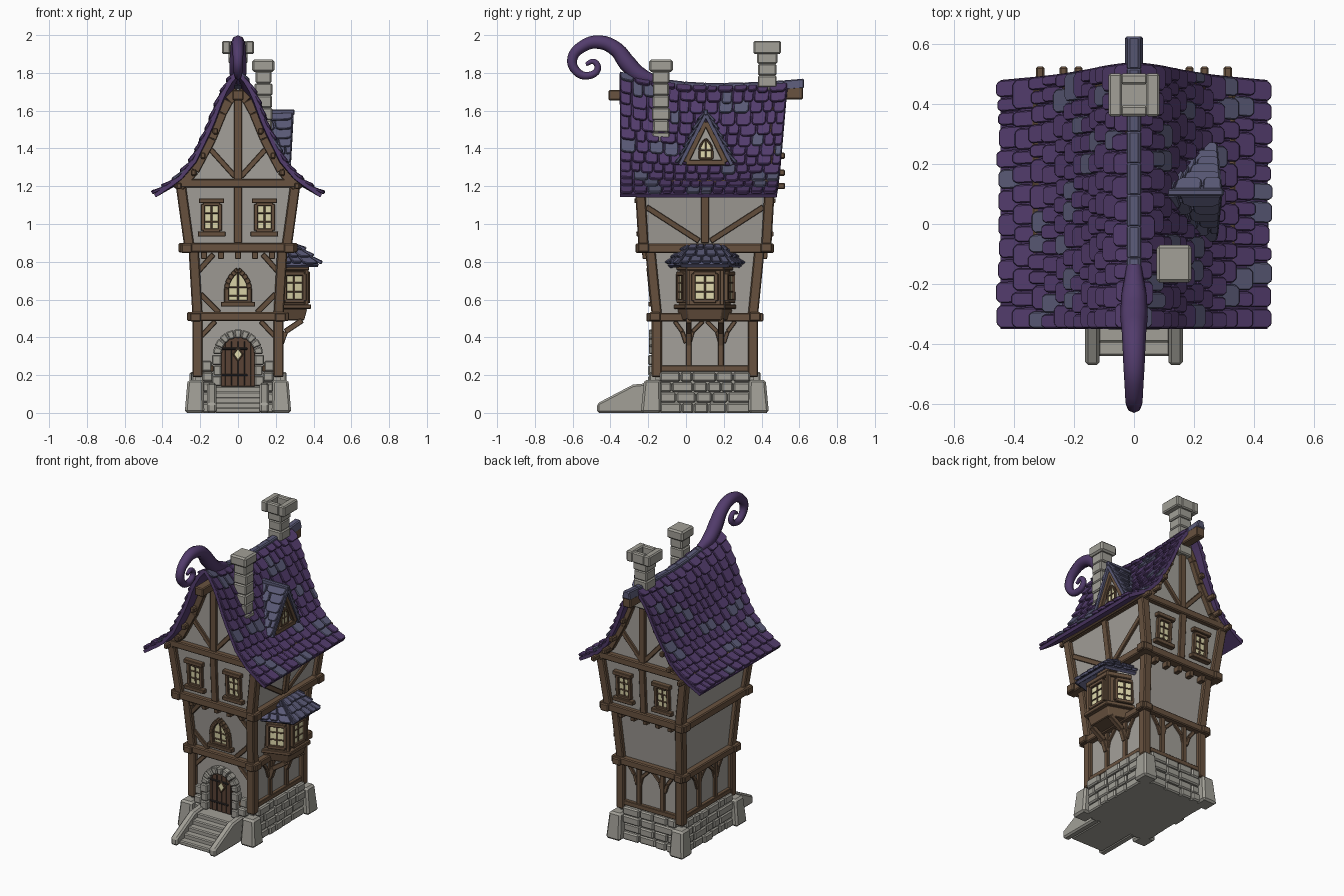
import bpy, bmesh, random
from math import sin, cos, pi, sqrt
from mathutils import Vector, Matrix

random.seed(4)
cube = bpy.data.objects.get("Cube")
if cube:
    bpy.data.objects.remove(cube)


def material(name, *rgb):
    m = bpy.data.materials.new(name)
    m.use_nodes = True
    m.diffuse_color = (*rgb, 1)
    m.node_tree.nodes["Principled BSDF"].inputs["Base Color"].default_value = (*rgb, 1)
    return m


plaster = material("plaster", .37, .35, .32)
stone = material("grey stone", .36, .35, .31)
wood = material("timber", .14, .085, .05)
door_wood = material("door wood", .10, .055, .035)
purple = material("purple tile", .085, .045, .15)
slate = material("slate tile", .10, .10, .18)
glass = material("lit glass", .75, .70, .42)
iron = material("dark iron", .03, .025, .025)

UP = Vector((0, 0, 1))
CENTRE = Vector((0, .1, 0))
SIDES = {"front": (Vector((1, 0, 0)), Vector((0, -1, 0))), "back": (Vector((-1, 0, 0)), Vector((0, 1, 0))),
         "right": (Vector((0, 1, 0)), Vector((1, 0, 0))), "left": (Vector((0, -1, 0)), Vector((-1, 0, 0)))}
# storeys: bottom, top, half width low/high, half depth low/high
GROUND = (.19, .5, .215, .215, .255, .255)
MIDDLE = (.52, .87, .215, .235, .255, .29)
UPPER = (.88, 1.22, .258, .305, .325, .345)


# ---------- helpers ----------
def make(name, verts, faces, mats, bevel=0.0, indices=None):
    me = bpy.data.meshes.new(name)
    me.from_pydata(verts, [], faces)
    for m in mats:
        me.materials.append(m)
    if indices:
        me.polygons.foreach_set("material_index", indices)
    bm = bmesh.new()
    bm.from_mesh(me)
    bmesh.ops.recalc_face_normals(bm, faces=bm.faces)
    bm.to_mesh(me)
    bm.free()
    ob = bpy.data.objects.new(name, me)
    bpy.context.collection.objects.link(ob)
    if bevel:
        mod = ob.modifiers.new("soft edges", "BEVEL")
        mod.width, mod.segments = bevel, 1
    return ob


def loft_faces(n, base=0):
    low, high = list(range(base, base + n)), list(range(base + n, base + 2 * n))
    walls = [(low[i], low[(i + 1) % n], high[(i + 1) % n], high[i]) for i in range(n)]
    return [low[::-1], high] + walls


def loft(name, ring_a, ring_b, mat, bevel=0.004):
    return make(name, list(ring_a) + list(ring_b), loft_faces(len(ring_a)), [mat], bevel)


def frustum(name, c0, s0, c1, s1, mat, bevel=0.006):
    rings = [[Vector(c) + Vector((i * s[0], j * s[1], 0)) for i, j in ((-1, -1), (1, -1), (1, 1), (-1, 1))]
             for c, s in ((c0, s0), (c1, s1))]
    return loft(name, *rings, mat, bevel)


def box(name, x, y, z, mat, bevel=0.006):
    cx, cy, s = (x[0] + x[1]) / 2, (y[0] + y[1]) / 2, ((x[1] - x[0]) / 2, (y[1] - y[0]) / 2)
    return frustum(name, (cx, cy, z[0]), s, (cx, cy, z[1]), s, mat, bevel)


def basis(origin, r, v, n):
    return Matrix.Translation(origin) @ Matrix((r, v, n)).transposed().to_4x4()


def frame(side, storey=None, d=0.0):
    r, n = SIDES[side]
    if not storey:
        return basis(CENTRE + n * d, r, UP, n)
    z0, z1 = storey[:2]
    d0, d1 = storey[2:4] if n.x else storey[4:6]
    k = (d1 - d0) / (z1 - z0)
    return basis(CENTRE + n * (d0 - k * z0), r, UP + n * k, n)


def plate(name, M, outline, d0, d1, mat, bevel=0.003):
    return loft(name, *[[M @ Vector((p[0], p[1], d)) for p in outline] for d in (d0, d1)], mat, bevel)


def rect(u0, u1, z0, z1):
    return [(u0, z0), (u1, z0), (u1, z1), (u0, z1)]


def strip(name, M, a, b, w, d0, d1, mat=wood):
    a, b = Vector(a), Vector(b)
    t = (b - a).normalized()
    s = Vector((-t.y, t.x)) * w / 2
    return plate(name, M, [a - s, b - s, b + s, a + s], d0, d1, mat)


def rim(name, M, outline, w, d0, d1, mat=wood):
    for a, b in zip(outline, outline[1:] + outline[:1]):
        strip(name, M, a, b, w, d0, d1, mat)


def arch(u, w, z0, spring, rise, pointed=False, n=6):
    half = [(w * (1 - s * s if pointed else sqrt(max(0, 1 - s * s))), spring + rise * s)
            for s in (sin(pi / 2 * i / n) for i in range(n + 1))]
    return [(u - w, z0), (u + w, z0)] + [(u + x, z) for x, z in half] + [(u - x, z) for x, z in half[-2::-1]]


def window(M, u, z, w, h, sill=True):
    plate("window_glass", M, rect(u - w, u + w, z - h, z + h), 0, .008, glass, 0)
    rim("window_frame", M, rect(u - w, u + w, z - h, z + h), .022, 0, .022)
    strip("window_bar", M, (u, z - h), (u, z + h), .01, .004, .014)
    for f in (-.33, .33):
        strip("window_bar", M, (u - w, z + f * h), (u + w, z + f * h), .008, .004, .014)
    if sill:
        for zz, e in ((z - h - .018, .028), (z + h + .018, .022)):
            strip("window_ledge", M, (u - w - e, zz), (u + w + e, zz), .026, 0, .034)


def tiles(name, surface, rows, width, slate_share):
    verts, faces, idx = [], [], []
    for row in range(rows):
        u = 0.0
        while u < .999:
            b = u + width * random.uniform(.7, 1.3)
            b = 1.0 if 1 - b < .5 * width else b
            t0, t1 = max(0, row - .3) / rows, (row + 1 + random.uniform(-.08, .15)) / rows
            g, c = (b - u) * .04, (b - u) * .2
            knee = t1 - .22 / rows
            line = [(u + g, t0), (u + g, knee), (u + c, t1), (b - c, t1), (b - g, knee), (b - g, t0)]
            base, extra = len(verts), random.uniform(0, .006)
            for low, high in ((.002, .012), (.014, .028 + extra)):
                verts += [surface(p, t, low + (high - low) * (t - t0) / (t1 - t0)) for p, t in line]
            faces += loft_faces(6, base)
            idx += [int(random.random() < slate_share)] * 8
            u = b
    make(name, verts, faces, [purple, slate], .004, idx)


def patch(a, b, c, d):
    a, b, c, d = map(Vector, (a, b, c, d))
    n = (b - a).cross(c - a).normalized()
    n = n if n.z > 0 else -n
    return lambda u, t, lift: a.lerp(b, u).lerp(c.lerp(d, u), t) + n * lift


def tiled_patch(name, corners, rows, width):
    s = patch(*corners)
    loft(name + "_boards", *[[s(u, t, h) for u, t in rect(0, 1, 0, 1)] for h in (-.012, .006)], slate, 0)
    tiles(name, s, rows, width, 1)


# ---------- storeys, posts and beams ----------
for label, st in (("ground", GROUND), ("middle", MIDDLE), ("upper", UPPER)):
    z0, z1, x0, x1, y0, y1 = st
    frustum(label + "_wall", (0, .1, z0), (x0, y0), (0, .1, z1), (x1, y1), plaster, 0)
    for i in (-1, 1):
        for j in (-1, 1):
            frustum(label + "_corner_post", (i * x0, .1 + j * y0, z0), (.027, .027),
                    (i * x1, .1 + j * y1, z1), (.027, .027), wood)
for z, h, hx, hy, ext in ((.51, .023, .225, .265, .045), (.875, .025, .272, .325, .042), (1.215, .023, .31, .345, .022)):
    for j in (-1, 1):
        yy, xx = .1 + j * hy, j * hx
        box("cross_beam", (-hx - ext, hx + ext), (yy - .03, yy + .03), (z - h, z + h), wood)
        box("side_beam", (xx - .029, xx + .029), (.1 - hy - ext, .1 + hy + ext), (z - h - .003, z + h - .004), wood)

# ---------- stone base ----------
frustum("base_core", (0, .1, 0), (.235, .27), (0, .1, .2), (.225, .26), stone, 0)
for i in (-1, 1):
    for j in (-1, 1):
        frustum("corner_stone", (i * .23, .1 + j * .285, 0), (.052, .054),
                (i * .225, .1 + j * .278, .175), (.042, .044), stone, .012)
for side in SIDES:
    long_side = side in ("left", "right")
    span = .24 if long_side else .19
    M, W = frame(side, d=.235 if long_side else .275), frame(side, GROUND)
    for lo, hi in [(-span, -.13), (.13, span)] if side == "front" else [(-span, span)]:
        strip("sole_beam", W, (lo, .235), (hi, .235), .03, -.01, .022)
        for row in range(4):
            u = lo
            while u < hi - .001:
                e = u + random.uniform(.06, .13)
                e = hi if hi - e < .04 else e
                plate("base_stone", M, rect(u + .002, e - .002, row * .055, row * .055 + .052),
                      -.03, random.uniform(.008, .022), stone, .008)
                u = e

# ---------- timber panels ----------
for side in ("left", "right", "back"):
    W = frame(side, GROUND)
    for s in (-1, 1):
        strip("stud", W, (s * .085, .24), (s * .085, .49), .03, 0, .018)
        for path in ([(.085, .36), (.065, .43), (.01, .485)], [(.1, .37), (.12, .43), (.16, .485)]):
            for a, b in zip(path, path[1:]):
                strip("arched_brace", W, (s * a[0], a[1]), (s * b[0], b[1]), .022, 0, .015)
W = frame("right", UPPER)
strip("upper_stud", W, (0, .9), (0, 1.2), .042, 0, .022)
for s in (-1, 1):
    strip("upper_brace", W, (s * .03, .91), (s * .31, 1.09), .03, 0, .016)
for side in ("front", "back"):
    W = frame(side, UPPER)
    strip("upper_stud", W, (0, .9), (0, 1.2), .042, 0, .022)
    for s in (-1, 1):
        window(W, s * .14, 1.035, .045, .07)
    for i in range(-2, 3):
        plate("corbel", frame(side, MIDDLE), rect(i * .09 - .015, i * .09 + .015, .815, .852), 0, .045, wood)
G, F = frame("front", GROUND), frame("front", MIDDLE)
for s in (-1, 1):
    strip("lower_brace", G, (s * .2, .4), (s * .12, .485), .026, 0, .016)
    strip("corner_brace", F, (s * .2, .63), (s * .1, .53), .028, 0, .016)
    strip("corner_brace", F, (s * .21, .75), (s * .13, .84), .028, 0, .016)

# ---------- arched front window ----------
shape = arch(0, .06, .585, .66, .1, True)
plate("arch_window_glass", F, shape, 0, .01, glass, 0)
rim("arch_window_frame", F, shape, .026, 0, .03)
strip("arch_window_sill", F, (-.09, .575), (.09, .575), .026, 0, .038)
strip("arch_window_bar", F, (0, .585), (0, .75), .01, .005, .016)
for z in (.62, .665):
    strip("arch_window_bar", F, (-.06, z), (.06, z), .008, .005, .016)

# ---------- door, stone arch and steps ----------
plate("door", G, arch(0, .09, .14, .31, .095), 0, .014, door_wood)
for i in range(-2, 3):
    strip("door_gap", G, (i * .034, .145), (i * .034, .38), .004, .01, .017, iron)
for z in (.2, .34):
    strip("door_hinge", G, (-.085, z), (.05, z), .012, .012, .02, iron)
plate("door_pane", G, [(0, .275), (.025, .31), (0, .345), (-.025, .31)], .012, .02, glass)
rim("door_pane_frame", G, [(0, .275), (.025, .31), (0, .345), (-.025, .31)], .008, .012, .024)
for i in range(9):
    a, b = pi * (i + .04) / 9, pi * (i + .96) / 9
    plate("arch_stone", G, [(r * cos(t), .31 + r * sin(t)) for r, t in ((.088, a), (.133, a), (.133, b), (.088, b))],
          0, .042, stone, .006)
for s in (-1, 1):
    for i in range(3):
        w = .138 - .008 * (i % 2)
        plate("jamb_stone", G, rect(*sorted((s * .088, s * w)), .142 + i * .056, .195 + i * .056), 0, .045, stone, .006)
    box("quoin_stone", sorted((s * .14, s * .19)), (-.18, -.14), (.22, .275), stone)
    plate("stair_cheek", frame("right"), [(-.57, 0), (-.57, .05), (-.38, .15), (-.27, .16), (-.27, 0)],
          *sorted((s * .115, s * .163)), stone, .01)
for i in range(5):
    box("step", (-.12, .12), (-.26 - i * .045, -.15), (0, .14 - i * .028), stone)

# ---------- bay window ----------
plan = [Vector((.2, -.045, 0)), Vector((.36, .01, 0)), Vector((.36, .19, 0)), Vector((.2, .245, 0))]


def bay(name, z0, z1, grow, mat, taper=1.0):
    mid = Vector((.2, .1, 0))
    loft(name, [mid + (p - mid) * grow * taper + UP * z0 for p in plan],
         [mid + (p - mid) * grow + UP * z1 for p in plan], mat)


bay("bay_foot", .49, .55, 1.04, wood, .9)
bay("bay_sill", .55, .575, 1.17, wood)
bay("bay_body", .57, .77, .98, wood)
bay("bay_head", .755, .785, 1.1, wood)
for p, q in zip(plan, plan[1:]):
    r = (q - p).normalized()
    B = basis((p + q) / 2, r, UP, r.cross(UP))
    half = (q - p).length / 2
    window(B, 0 if half > .088 else .015, .665, half - .03, .072, False)
    strip("bay_post", B, (half, .57), (half, .77), .022, -.01, .012)
for y in (.015, .185):
    K = basis(Vector((0, y, 0)), Vector((1, 0, 0)), UP, Vector((0, -1, 0)))
    for a, b in (((.225, .36), (.25, .43)), ((.25, .43), (.34, .49))):
        strip("bay_bracket", K, a, b, .03, -.015, .015)
top = [(.22, .0, .885), (.3, .02, .885), (.3, .18, .885), (.22, .2, .885)]
low = [(.22, -.095, .775), (.425, -.03, .78), (.425, .23, .78), (.22, .295, .775)]
for i in range(3):
    tiled_patch("bay_roof", (top[i], top[i + 1], low[i], low[i + 1]), 3, .25)

# ---------- main roof ----------
CURVE = [Vector(p) for p in ((0, 1.73), (.05, 1.68), (.085, 1.615), (.14, 1.48), (.23, 1.31), (.31, 1.225), (.44, 1.15))]
LENGTHS = [(b - a).length for a, b in zip(CURVE, CURVE[1:])]


def sag(y):
    return (.28 if y < .15 else .1) * (y - .15) ** 2


def roof(side):
    def surface(u, t, lift):
        s, i = t * sum(LENGTHS), 0
        while i < len(LENGTHS) - 1 and s > LENGTHS[i]:
            s, i = s - LENGTHS[i], i + 1
        d = (CURVE[i + 1] - CURVE[i]).normalized()
        p = CURVE[i] + d * s
        y = -.35 + (.89 - .06 * t) * u
        return Vector((side * (p.x - d.y * lift), y, p.y + sag(y) * (1 - t) + d.x * lift))
    return surface


for s in (-1, 1):
    surf, nt, nu = roof(s), 14, 10
    grid = [surf(u / nu, t / nt, 0) for t in range(nt + 1) for u in range(nu + 1)]
    quads = [(k, k + 1, k + nu + 2, k + nu + 1) for t in range(nt) for k in range(t * (nu + 1), t * (nu + 1) + nu)]
    ob = make("roof_boards", grid, quads, [purple])
    mod = ob.modifiers.new("thickness", "SOLIDIFY")
    mod.thickness, mod.offset = .02, 0
    tiles("roof_tiles", surf, 12, .08, .14)
    for x, z in ((.313, 1.2), (.235, 1.27), (.185, 1.36), (.12, 1.49)):
        box("purlin", (s * x - .014, s * x + .014), (-.31, .525 if x > .15 else .5), (z - .015, z + .018), wood)

# gable walls and their timbers
gable = [(p.x, p.y - .012) for p in CURVE[:-1]]
plate("gable_wall", frame("front"), gable + [(-x, z) for x, z in gable[:0:-1]], -.34, .34, plaster, 0)
for side in ("front", "back"):
    M = frame(side, d=.338)
    strip("gable_post", M, (0, 1.22), (0, 1.7), .042, 0, .024)
    for s in (-1, 1):
        strip("gable_brace", M, (s * .015, 1.25), (s * .15, 1.4), .028, 0, .018)
        for a, b in zip(gable, gable[1:]):
            strip("barge_board", M, (s * a[0], a[1] - .015), (s * b[0], b[1] - .015), .05, 0, .035)
box("ridge_beam_front", (-.03, .03), (-.41, -.1), (1.655, 1.71), wood)
box("ridge_beam_back", (-.03, .03), (.3, .62), (1.66, 1.725), wood)

# ridge caps
for i in range(8):
    y0, y1 = -.22 + i * .105, -.11 + i * .105
    rings = [[Vector((x, y, 1.725 + sag(y) + z)) for x, z in ((-.032, -.03), (-.02, .022), (.02, .022), (.032, -.03))]
             for y in (y0, y1)]
    loft("ridge_cap", *rings, slate, .006)

# curled horn at the front of the ridge
path = [(-.14, 1.755, .025), (-.24, 1.785, .043), (-.31, 1.85, .046), (-.37, 1.925, .04), (-.46, 1.963, .036),
        (-.545, 1.942, .031), (-.602, 1.875, .027), (-.58, 1.808, .023), (-.52, 1.785, .02),
        (-.468, 1.82, .018), (-.488, 1.86, .015), (-.53, 1.845, .01)]
cu = bpy.data.curves.new("horn_path", "CURVE")
cu.dimensions, cu.bevel_depth, cu.bevel_resolution, cu.resolution_u = "3D", 1, 2, 4
cu.use_fill_caps = True
sp = cu.splines.new("BEZIER")
sp.bezier_points.add(len(path) - 1)
for bp, (y, z, r) in zip(sp.bezier_points, path):
    bp.co, bp.radius = (0, y, z), r
    bp.handle_left_type = bp.handle_right_type = "AUTO"
tmp = bpy.data.objects.new("horn_path", cu)
bpy.context.collection.objects.link(tmp)
horn_mesh = bpy.data.meshes.new_from_object(tmp.evaluated_get(bpy.context.evaluated_depsgraph_get()))
bpy.data.objects.remove(tmp)
horn_mesh.materials.clear()
horn_mesh.materials.append(purple)
horn_mesh.polygons.foreach_set("use_smooth", [True] * len(horn_mesh.polygons))
bpy.context.collection.objects.link(bpy.data.objects.new("roof_horn", horn_mesh))

# ---------- dormer ----------
for s in (-1, 1):
    y = .105 + s * .14
    tiled_patch("dormer_roof", ((.06, .105, 1.575), (.295, .105, 1.585), (.19, y, 1.31), (.28, y, 1.315)), 6, .4)
box("dormer_ridge", (.07, .3), (.093, .117), (1.575, 1.607), slate)
D = frame("right", d=.255)
triangle = [(-.1, 1.325), (.11, 1.325), (.005, 1.54)]
plate("dormer_wall", D, triangle, -.16, 0, plaster, 0)
rim("dormer_frame", D, triangle, .028, -.02, .022)
pane = arch(.005, .034, 1.345, 1.39, .06, True)
plate("dormer_glass", D, pane, 0, .008, glass, 0)
rim("dormer_window_frame", D, pane, .012, 0, .016)
strip("dormer_bar", D, (.005, 1.345), (.005, 1.45), .007, .004, .014)
strip("dormer_bar", D, (-.029, 1.39), (.039, 1.39), .007, .004, .014)


# ---------- chimneys ----------
def chimney(x, y, z0, z1, half, courses):
    step = (z1 - z0) / courses
    for i in range(courses):
        a, b = half + random.uniform(-.004, .004), half + random.uniform(-.004, .004)
        box("chimney_course", (x - a, x + a), (y - b, y + b), (z0 + i * step, z0 + (i + 1) * step), stone, .007)


chimney(.135, -.133, 1.42, 1.81, .045, 6)
box("small_chimney_cap", (.075, .192), (-.195, -.07), (1.805, 1.87), stone, .01)
chimney(0, .43, 1.6, 1.91, .05, 5)
for s in (-1, 1):
    box("chimney_rim", sorted((s * .04, s * .085)), (.358, .502), (1.9, 1.97), stone, .007)
    box("chimney_rim", (-.045, .045), sorted((.43 + s * .035, .43 + s * .071)), (1.901, 1.969), stone, .007)
